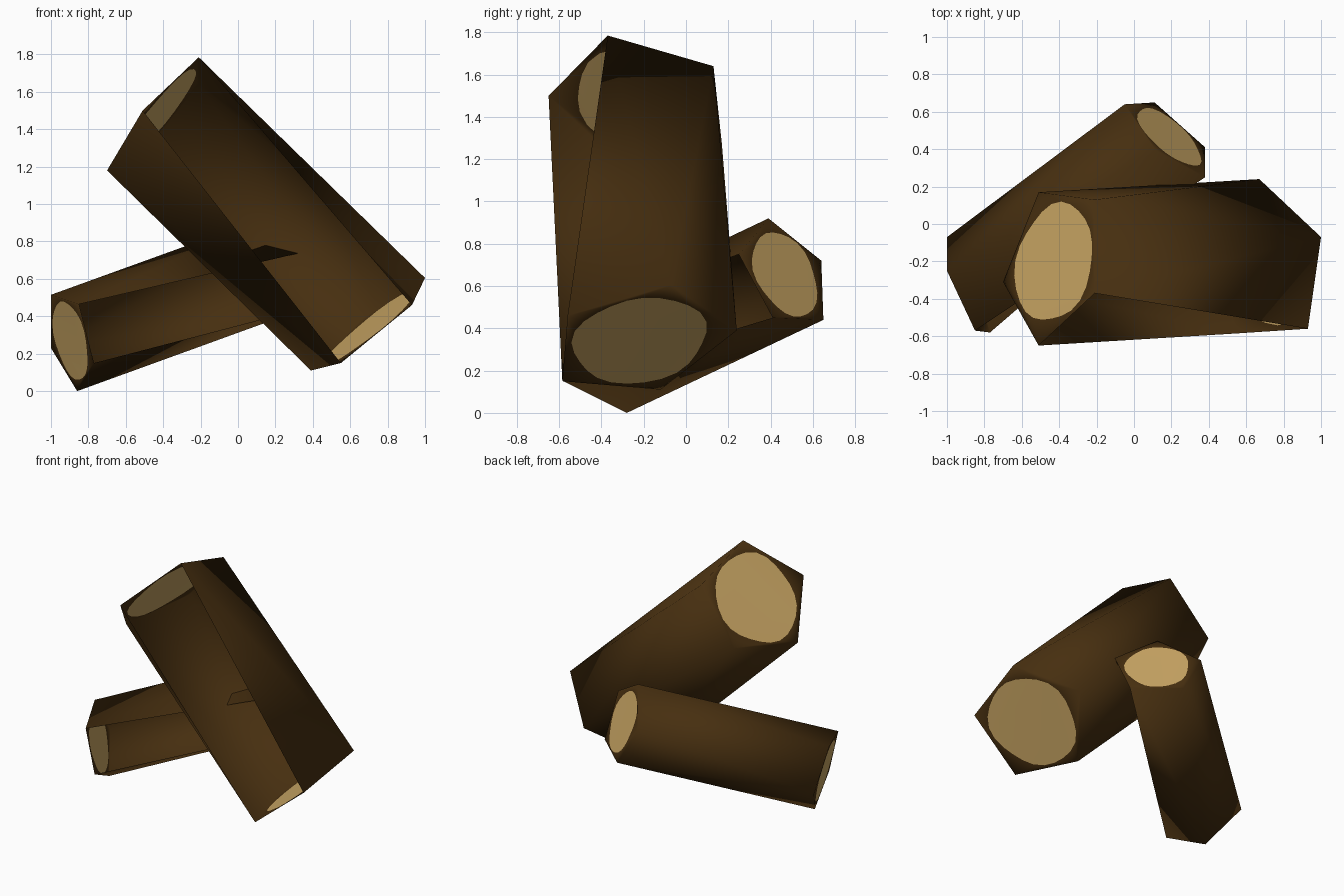
import bpy, bmesh, math
from mathutils import Vector

if "Cube" in bpy.data.objects:
    bpy.data.objects.remove(bpy.data.objects["Cube"])


def make_material(name, rgb):
    m = bpy.data.materials.new(name)
    m.diffuse_color = (*rgb, 1.0)
    m.use_nodes = True
    m.node_tree.nodes["Principled BSDF"].inputs["Base Color"].default_value = m.diffuse_color
    return m


bark = make_material("dark bark", (0.062, 0.028, 0.005))
wood = make_material("cut wood", (0.60, 0.39, 0.13))


def log(name, end_a, end_b, radius, per_side=5):
    """Five-sided log, open along its first side, with a round of cut wood in each end."""
    bm = bmesh.new()
    rings = [[bm.verts.new(p) for p in end] for end in (end_a, end_b)]
    a, b = rings
    n = len(a)

    # bark sides, split along the twist; side 0 is left open
    for i in range(1, n):
        j = (i + 1) % n
        bm.faces.new((a[i], a[j], b[i]))
        bm.faces.new((a[j], b[j], b[i]))

    # end caps: bark rim around a slightly uneven cut-wood round
    for ring, flip in ((a, True), (b, False)):
        centre = sum((v.co for v in ring), Vector()) / n
        u = (ring[0].co - centre).normalized()
        normal = u.cross(ring[1].co - centre).normalized()
        w = normal.cross(u)
        total = n * per_side
        disc = []
        for k in range(total):
            t = 2 * math.pi * k / total
            r = radius * (1 + 0.025 * math.sin(3 * t + 1) + 0.02 * math.sin(5 * t))
            disc.append(bm.verts.new(centre + (u * math.cos(t) + w * math.sin(t)) * r))
        faces = []
        for i in range(n):
            inner = [disc[(i * per_side + s) % total] for s in range(per_side + 1)]
            faces.append(bm.faces.new([ring[i], ring[(i + 1) % n]] + inner[::-1]))
        round_face = bm.faces.new(disc)
        round_face.material_index = 1
        if flip:
            for f in faces + [round_face]:
                f.normal_flip()

    bmesh.ops.recalc_face_normals(bm, faces=bm.faces)
    for f in bm.faces:
        f.smooth = True
    mesh = bpy.data.meshes.new(name)
    bm.to_mesh(mesh)
    bm.free()
    mesh.materials.append(bark)
    mesh.materials.append(wood)
    obj = bpy.data.objects.new(name, mesh)
    bpy.context.collection.objects.link(obj)
    return obj


# large leaning log
log("large_log",
    [(-0.21, -0.37, 1.785), (-0.51, -0.65, 1.50), (-0.70, -0.31, 1.18),
     (-0.51, 0.17, 1.27), (-0.21, 0.13, 1.64)],
    [(0.93, -0.56, 0.46), (0.55, -0.585, 0.15), (0.39, -0.12, 0.11),
     (0.67, 0.24, 0.39), (1.0, -0.07, 0.605)], 0.32)

# small log underneath
log("small_log",
    [(-0.85, -0.57, 0.465), (-0.77, -0.58, 0.15), (-0.86, -0.28, 0.0),
     (-1.0, -0.07, 0.23), (-1.0, -0.25, 0.515)],
    [(0.38, 0.25, 0.75), (0.38, 0.41, 0.45), (0.11, 0.65, 0.44),
     (-0.05, 0.64, 0.72), (0.12, 0.39, 0.92)], 0.215)
